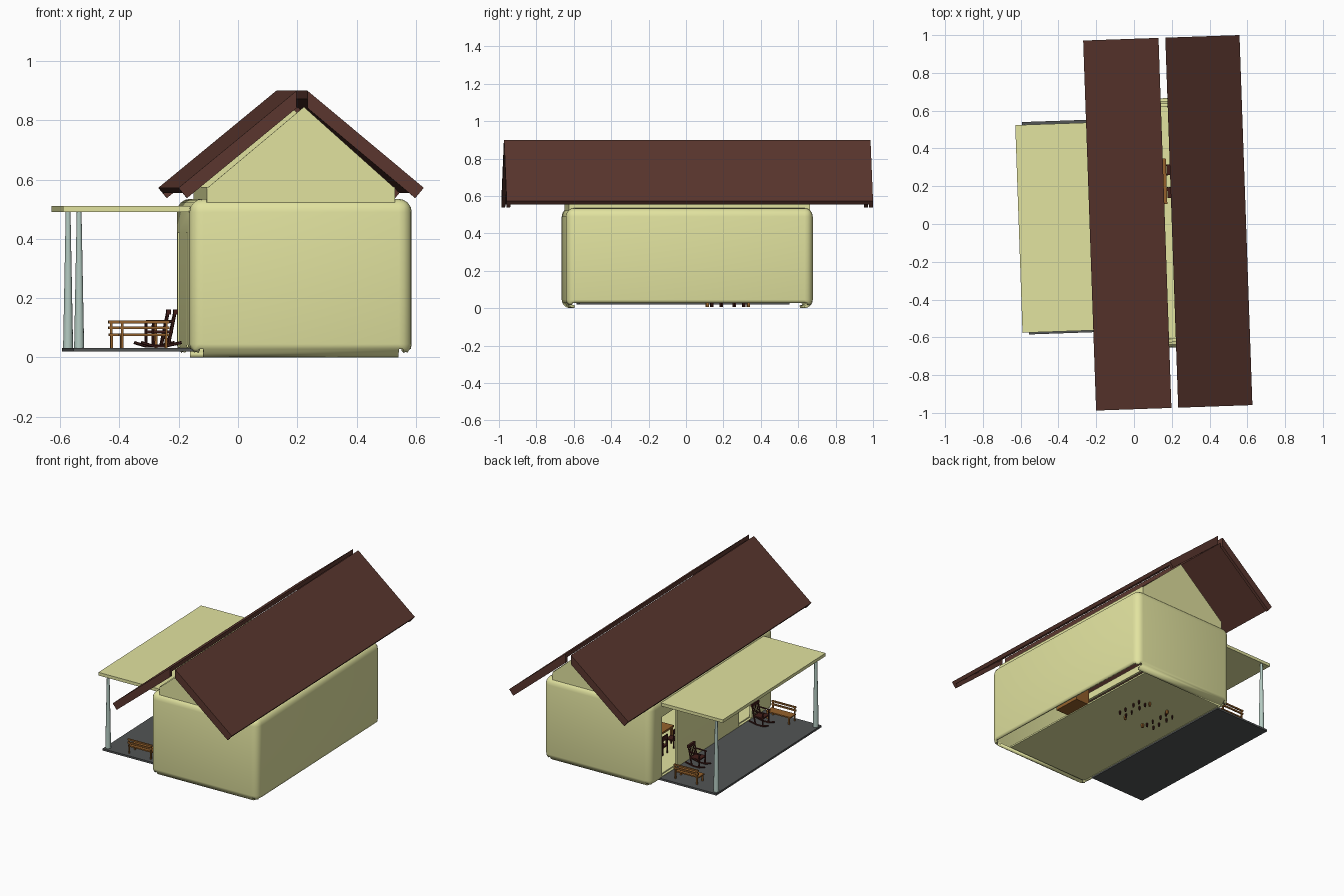
import bpy, bmesh, math
from mathutils import Matrix, Vector

if "Cube" in bpy.data.objects:
    bpy.data.objects.remove(bpy.data.objects["Cube"])

TILT = math.radians(2.0)   # whole house is turned slightly


def mat(name, rgb):
    m = bpy.data.materials.new(name)
    m.diffuse_color = (*rgb, 1)
    m.use_nodes = True
    m.node_tree.nodes["Principled BSDF"].inputs["Base Color"].default_value = m.diffuse_color
    return m


CREAM = mat("cream", (0.76, 0.77, 0.35))
ROOF = mat("roof_brown", (0.105, 0.038, 0.028))
DECK = mat("deck_grey", (0.085, 0.09, 0.09))
TEAL = mat("pale_teal", (0.46, 0.60, 0.54))
WOOD = mat("wood", (0.30, 0.12, 0.025))
DARK = mat("dark_wood", (0.055, 0.013, 0.010))


def finish(bm, name, material, smooth=False):
    bmesh.ops.recalc_face_normals(bm, faces=bm.faces)
    me = bpy.data.meshes.new(name)
    bm.to_mesh(me)
    bm.free()
    ob = bpy.data.objects.new(name, me)
    bpy.context.collection.objects.link(ob)
    ob.rotation_euler.z = TILT
    me.materials.append(material)
    if smooth:
        bpy.ops.object.select_all(action='DESELECT')
        ob.select_set(True)
        bpy.context.view_layer.objects.active = ob
        bpy.ops.object.shade_smooth_by_angle(angle=math.radians(35))
    return ob


def add_box(bm, x0, x1, y0, y1, z0, z1):
    m = Matrix.Translation(((x0 + x1) / 2, (y0 + y1) / 2, (z0 + z1) / 2)) @ \
        Matrix.Diagonal((x1 - x0, y1 - y0, z1 - z0, 1))
    return bmesh.ops.create_cube(bm, size=1, matrix=m)['verts']


def boxes(name, material, items):
    bm = bmesh.new()
    for it in items:
        add_box(bm, *it)
    return finish(bm, name, material)


def add_prism(bm, prof, y0, y1):
    a = [bm.verts.new((x, y0, z)) for x, z in prof]
    b = [bm.verts.new((x, y1, z)) for x, z in prof]
    bm.faces.new(a)
    bm.faces.new(b[::-1])
    n = len(prof)
    for i in range(n):
        bm.faces.new((a[i], b[i], b[(i + 1) % n], a[(i + 1) % n]))


def add_rod(bm, p, q, r0, r1, seg=8):
    p, q = Vector(p), Vector(q)
    d = q - p
    m = Matrix.Translation((p + q) / 2) @ d.to_track_quat('Z', 'Y').to_matrix().to_4x4()
    bmesh.ops.create_cone(bm, cap_ends=True, segments=seg, radius1=r0, radius2=r1,
                          depth=d.length, matrix=m)


# house body: rounded shell, open above and below, curled under at the two ends
CX = 0.19
bm = bmesh.new()
add_box(bm, CX - 0.375, CX + 0.375, -0.66, 0.66, 0.0, 0.535)
bmesh.ops.bevel(bm, geom=list(bm.edges), offset=0.045, segments=4, profile=0.5,
                affect='EDGES')
bm.normal_update()
gone = [f for f in bm.faces if abs(f.normal.z) > 0.99
        or (f.normal.z < -0.5 and abs(f.normal.x) > 0.1)]
bmesh.ops.delete(bm, geom=gone, context='FACES')
body = finish(bm, "house_walls", CREAM, True)
sol = body.modifiers.new("thickness", 'SOLIDIFY')
sol.thickness = 0.015
# two doorways to the porch
cut = boxes("doorway_cutter", CREAM, [(-0.25, -0.1, 0.38, 0.54, 0.035, 0.42),
                                      (-0.25, -0.1, -0.42, -0.28, 0.035, 0.42)])
cut.hide_render = True
cut.hide_viewport = True
boo = body.modifiers.new("doorways", 'BOOLEAN')
boo.operation = 'DIFFERENCE'
boo.object = cut

# house floor, stopping short of the right wall
boxes("house_floor", CREAM, [(CX - 0.355, CX + 0.24, -0.64, 0.64, 0.03, 0.04)])

# gable ends and the rails that join them
bm = bmesh.new()
for y in (-0.645, 0.63):
    add_prism(bm, [(CX - 0.318, 0.522), (CX + 0.318, 0.522), (CX + 0.318, 0.57),
                   (CX + 0.01, 0.845), (CX - 0.318, 0.57)], y, y + 0.015)
finish(bm, "gable_ends", CREAM)
boxes("eave_rails", CREAM, [(CX + s * 0.31 - 0.008, CX + s * 0.31 + 0.008,
                             -0.64, 0.64, 0.53, 0.575) for s in (-1, 1)])

# roof panels: thin sheet with deeper boards at both ends
for name, ridge, eave in (("left_roof", 0.164, -0.235), ("right_roof", 0.2, 0.593)):
    top, low = Vector((ridge, 0.9)), Vector((eave, 0.572))
    d = (low - top).normalized()
    n = Vector((d.y, -d.x)) if d.x > 0 else Vector((-d.y, d.x))
    bm = bmesh.new()
    for t, y0, y1 in ((0.022, -0.96, 0.96), (0.045, -0.98, -0.96), (0.045, 0.96, 0.98)):
        add_prism(bm, [top, low, low + n * t, top - Vector((0, 1.3 * t))], y0, y1)
    finish(bm, name, ROOF)

# porch roof, deck and posts
boxes("porch_roof", CREAM, [(-0.61, -0.17, -0.555, 0.545, 0.49, 0.51)])
boxes("porch_deck", DECK, [(-0.575, -0.17, -0.565, 0.56, 0.02, 0.032)])
for name, y in (("front_post", -0.535), ("back_post", 0.53)):
    bm = bmesh.new()
    add_rod(bm, (-0.555, y, 0.025), (-0.555, y, 0.495), 0.017, 0.008, 12)
    finish(bm, name, TEAL, True)

# porch benches with slatted backs, facing each other
for name, y, s in (("back_bench", 0.48, 1), ("front_bench", -0.50, -1)):
    items = [(-0.42, -0.25, y - 0.03, y + 0.03, 0.072, 0.08)]
    for z in (0.095, 0.115):
        yb = y + s * 0.033
        items.append((-0.42, -0.25, yb - 0.004, yb + 0.004, z, z + 0.01))
    for x in (-0.41, -0.26):
        for dy in (-0.027, 0.033):
            yy = y + s * dy
            items.append((x - 0.004, x + 0.004, yy - 0.004, yy + 0.004, 0.03,
                          0.12 if dy > 0 else 0.075))
    boxes(name, WOOD, items)

# rocking chairs against the wall
for name, y in (("back_rocker", 0.29), ("front_rocker", -0.39)):
    bm = bmesh.new()
    add_box(bm, -0.305, -0.235, y - 0.035, y + 0.035, 0.082, 0.09)
    for s in (-1, 1):
        yy = y + s * 0.032
        pts = [(-0.34, 0.05), (-0.30, 0.038), (-0.26, 0.038), (-0.205, 0.05)]
        for a, b in zip(pts, pts[1:]):
            add_rod(bm, (a[0], yy, a[1]), (b[0], yy, b[1]), 0.005, 0.005, 6)
        add_rod(bm, (-0.30, yy, 0.038), (-0.30, yy, 0.12), 0.005, 0.004, 6)
        add_rod(bm, (-0.25, yy, 0.038), (-0.225, yy, 0.16), 0.005, 0.005, 6)
        add_rod(bm, (-0.31, yy, 0.12), (-0.235, yy, 0.122), 0.005, 0.005, 6)
    for k in (-0.5, 0, 0.5):
        add_rod(bm, (-0.24, y + k * 0.032, 0.09), (-0.226, y + k * 0.032, 0.15),
                0.0035, 0.0035, 6)
    add_box(bm, -0.232, -0.218, y - 0.037, y + 0.037, 0.145, 0.162)
    finish(bm, name, DARK)

# dining table and chairs, legs reaching through the floor
tx, ty = 0.1, 0.22
items = [(tx - 0.08, tx + 0.08, ty - 0.12, ty + 0.12, 0.13, 0.142)]
for sx in (-1, 1):
    for sy in (-1, 1):
        x, y = tx + sx * 0.07, ty + sy * 0.11
        items.append((x - 0.006, x + 0.006, y - 0.006, y + 0.006, 0.005, 0.13))
boxes("dining_table", WOOD, items)
for i, (sx, sy) in enumerate([(-1, -1), (-1, 1), (1, -1), (1, 1)]):
    x, y = tx + sx * 0.11, ty + sy * 0.06
    items = [(x - 0.028, x + 0.028, y - 0.028, y + 0.028, 0.085, 0.093),
             (x + sx * 0.025 - 0.003, x + sx * 0.025 + 0.003, y - 0.028, y + 0.028, 0.13, 0.16)]
    for a in (-1, 1):
        for b in (-1, 1):
            lx, ly = x + a * 0.025, y + b * 0.025
            items.append((lx - 0.004, lx + 0.004, ly - 0.004, ly + 0.004, 0.005,
                          0.16 if a == sx else 0.085))
    boxes("dining_chair_%d" % (i + 1), DARK, items)

# cabinet by the right wall
boxes("cabinet", WOOD, [(0.42, 0.52, -0.12, 0.06, 0.035, 0.16)])
